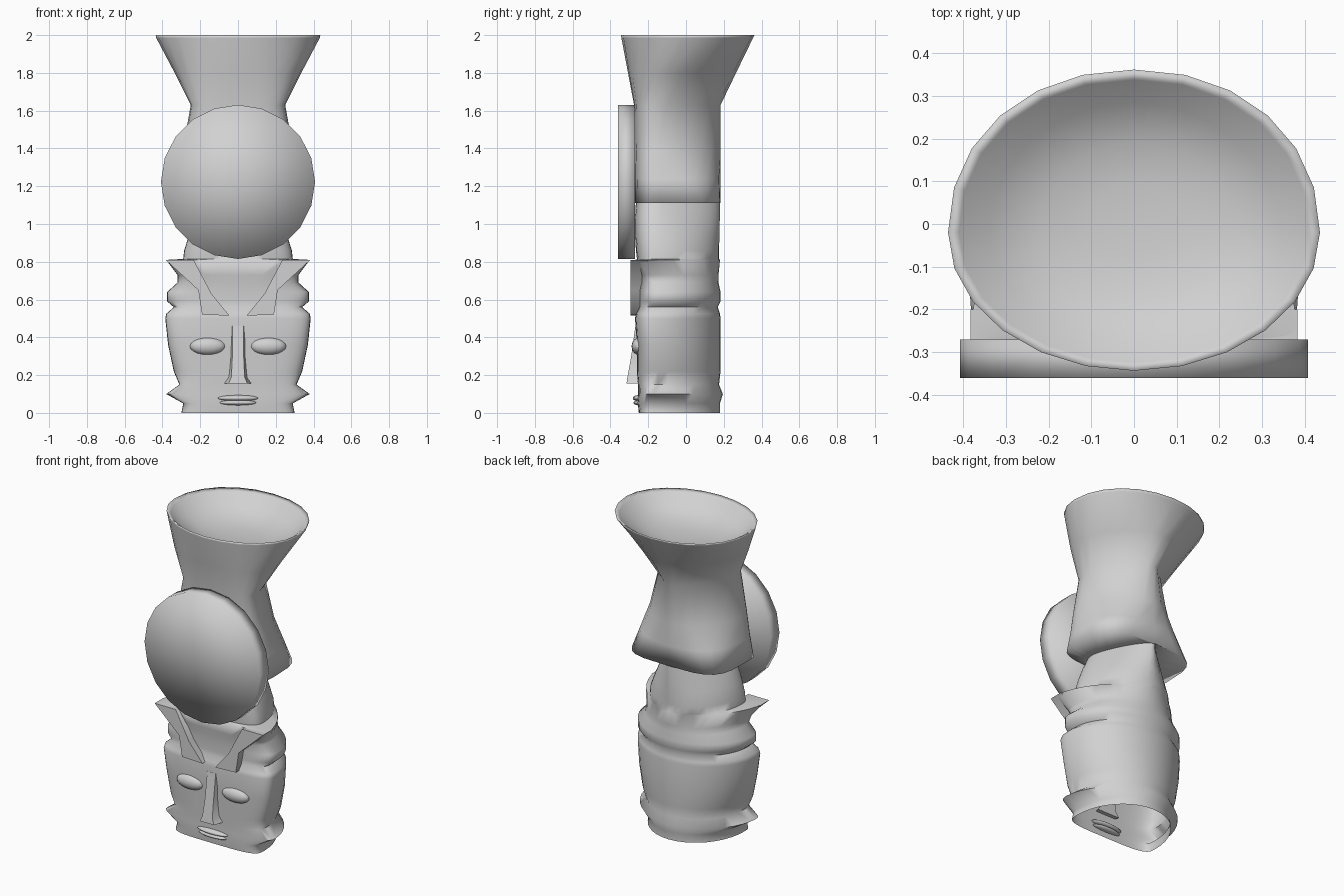
import bpy, bmesh, math

cube = bpy.data.objects.get("Cube")
if cube:
    bpy.data.objects.remove(cube, do_unlink=True)

stone = bpy.data.materials.new("grey_stone")
stone.use_nodes = True
GREY = (0.64, 0.64, 0.64, 1)
stone.diffuse_color = GREY
stone.node_tree.nodes["Principled BSDF"].inputs["Base Color"].default_value = GREY


def finish(name, bm, angle=40):
    """Turn a bmesh into a smooth-shaded object."""
    bmesh.ops.recalc_face_normals(bm, faces=bm.faces)
    mesh = bpy.data.meshes.new(name)
    bm.to_mesh(mesh)
    bm.free()
    ob = bpy.data.objects.new(name, mesh)
    bpy.context.collection.objects.link(ob)
    mesh.materials.append(stone)
    bpy.ops.object.select_all(action='DESELECT')
    ob.select_set(True)
    bpy.context.view_layer.objects.active = ob
    bpy.ops.object.shade_smooth_by_angle(angle=math.radians(angle))
    return ob


def power(v, p):
    return math.copysign(abs(v) ** (2 / p), v)


def loft(name, rings, n, cap_end, angle):
    """Rings: z, half width, front y, widest y, back y, front and back squareness."""
    bm = bmesh.new()
    loops = []
    for z, w, front, mid, back, p_front, p_back in rings:
        loop = []
        for i in range(n):
            a = math.tau * i / n
            c = math.cos(a)
            d, p = (mid - front, p_front) if c > 0 else (back - mid, p_back)
            loop.append(bm.verts.new((w * power(math.sin(a), p),
                                      mid - d * power(c, p), z)))
        loops.append(loop)
    for lo, hi in zip(loops, loops[1:]):
        for i in range(n):
            j = (i + 1) % n
            bm.faces.new((lo[i], lo[j], hi[j], hi[i]))
    if cap_end:
        bm.faces.new(loops[-1])
    return finish(name, bm, angle)


def prism(name, outline, front, back, side):
    """Extrude an (x, z) outline along y."""
    bm = bmesh.new()
    a = [bm.verts.new((side * x, front, z)) for x, z in outline]
    b = [bm.verts.new((side * x, back, z)) for x, z in outline]
    bm.faces.new(a)
    bm.faces.new(b)
    for i in range(len(a)):
        j = (i + 1) % len(a)
        bm.faces.new((a[i], a[j], b[j], b[i]))
    return finish(name, bm, 80)


def ellipsoid(name, centre, size):
    bm = bmesh.new()
    bmesh.ops.create_uvsphere(bm, u_segments=16, v_segments=10, radius=1)
    for v in bm.verts:
        v.co = [c + s * k for c, s, k in zip(centre, size, v.co)]
    return finish(name, bm, 60)


# Head and neck: broad flat face, rounded back, jaw ridge, flared brim; open below
loft("head_and_neck", [
    (0.00, 0.30, -0.25, -0.16, 0.18, 4, 2),
    (0.05, 0.29, -0.255, -0.15, 0.18, 4, 2),
    (0.10, 0.38, -0.255, -0.16, 0.195, 3, 1.8),
    (0.15, 0.31, -0.255, -0.15, 0.175, 3.5, 2),
    (0.22, 0.34, -0.26, -0.15, 0.183, 3.5, 2),
    (0.36, 0.37, -0.26, -0.15, 0.183, 3.5, 2),
    (0.50, 0.385, -0.27, -0.16, 0.183, 3.5, 2),
    (0.525, 0.38, -0.265, -0.15, 0.18, 3.5, 2),
    (0.56, 0.34, -0.25, -0.14, 0.168, 3.5, 2),
    (0.59, 0.375, -0.25, -0.14, 0.183, 3, 2),
    (0.64, 0.375, -0.25, -0.14, 0.183, 3, 2),
    (0.69, 0.32, -0.255, -0.14, 0.172, 3, 2),
    (0.73, 0.32, -0.26, -0.17, 0.172, 4, 2),
    (0.81, 0.38, -0.27, -0.22, 0.18, 6, 1.6),
    (0.815, 0.29, -0.26, -0.15, 0.175, 3, 1.9),
    (0.86, 0.285, -0.265, -0.15, 0.175, 3, 1.9),
    (0.94, 0.26, -0.27, -0.15, 0.177, 3, 1.7),
    (1.03, 0.225, -0.27, -0.15, 0.179, 3, 1.5),
    (1.12, 0.18, -0.265, -0.15, 0.179, 3, 1.3),
], 40, False, 75)

# Square skirt rising to a waist ridged at the back, then the shallow round cup
loft("cup_and_skirt", [
    (1.115, 0.18, -0.26, -0.15, 0.175, 3, 1.3),
    (1.11, 0.345, -0.27, -0.14, 0.183, 3.5, 4),
    (1.24, 0.32, -0.27, -0.14, 0.183, 3.3, 2.6),
    (1.38, 0.295, -0.272, -0.15, 0.183, 3.2, 1.8),
    (1.63, 0.25, -0.275, -0.15, 0.183, 3, 1.4),
    (1.80, 0.335, -0.307, -0.09, 0.265, 2.5, 1.7),
    (1.985, 0.433, -0.342, -0.02, 0.355, 2, 2.1),
    (2.00, 0.436, -0.344, -0.02, 0.362, 2, 2.1),
    (1.985, 0.41, -0.325, -0.02, 0.338, 2, 2.1),
    (1.925, 0.34, -0.27, -0.02, 0.285, 2.1, 2),
    (1.885, 0.22, -0.18, -0.01, 0.19, 2, 2),
    (1.87, 0.10, -0.08, 0, 0.10, 2, 2),
], 24, True, 180)

# Round shield on the front
bm = bmesh.new()
bmesh.ops.create_cone(bm, cap_ends=True, cap_tris=True, segments=20,
                      radius1=0.408, radius2=0.408, depth=0.09)
for v in bm.verts:
    x, y, z = v.co
    v.co = (x, z - 0.316, y + 1.223)
finish("round_shield", bm, 180)

# Nose: a wedge that widens and deepens toward the nostrils
bm = bmesh.new()
sections = [(0.155, 0.08, 0.05, -0.315), (0.19, 0.055, 0.035, -0.31),
            (0.30, 0.045, 0.03, -0.29), (0.46, 0.045, 0.03, -0.268)]
loops = []
for z, wide, ridge, tip in sections:
    loops.append([bm.verts.new(c) for c in (
        (-wide, -0.23, z), (-ridge, tip, z), (ridge, tip, z), (wide, -0.23, z))])
for lo, hi in zip(loops, loops[1:]):
    for i in range(4):
        j = (i + 1) % 4
        bm.faces.new((lo[i], lo[j], hi[j], hi[i]))
bm.faces.new(loops[0])
bm.faces.new(loops[-1])
finish("nose", bm)

# Lips
ellipsoid("upper_lip", (0, -0.25, 0.078), (0.11, 0.032, 0.016))
ellipsoid("lower_lip", (0, -0.25, 0.054), (0.10, 0.028, 0.014))

# Eyes and raised brow wings on both sides
brow = [(0.045, 0.515), (0.19, 0.52), (0.21, 0.65), (0.383, 0.81),
        (0.235, 0.81), (0.14, 0.63)]
for label, side in (("left", 1), ("right", -1)):
    ellipsoid(label + "_eye", (side * 0.16, -0.25, 0.353), (0.095, 0.038, 0.046))
    prism(label + "_brow", brow, -0.294, -0.2, side)
